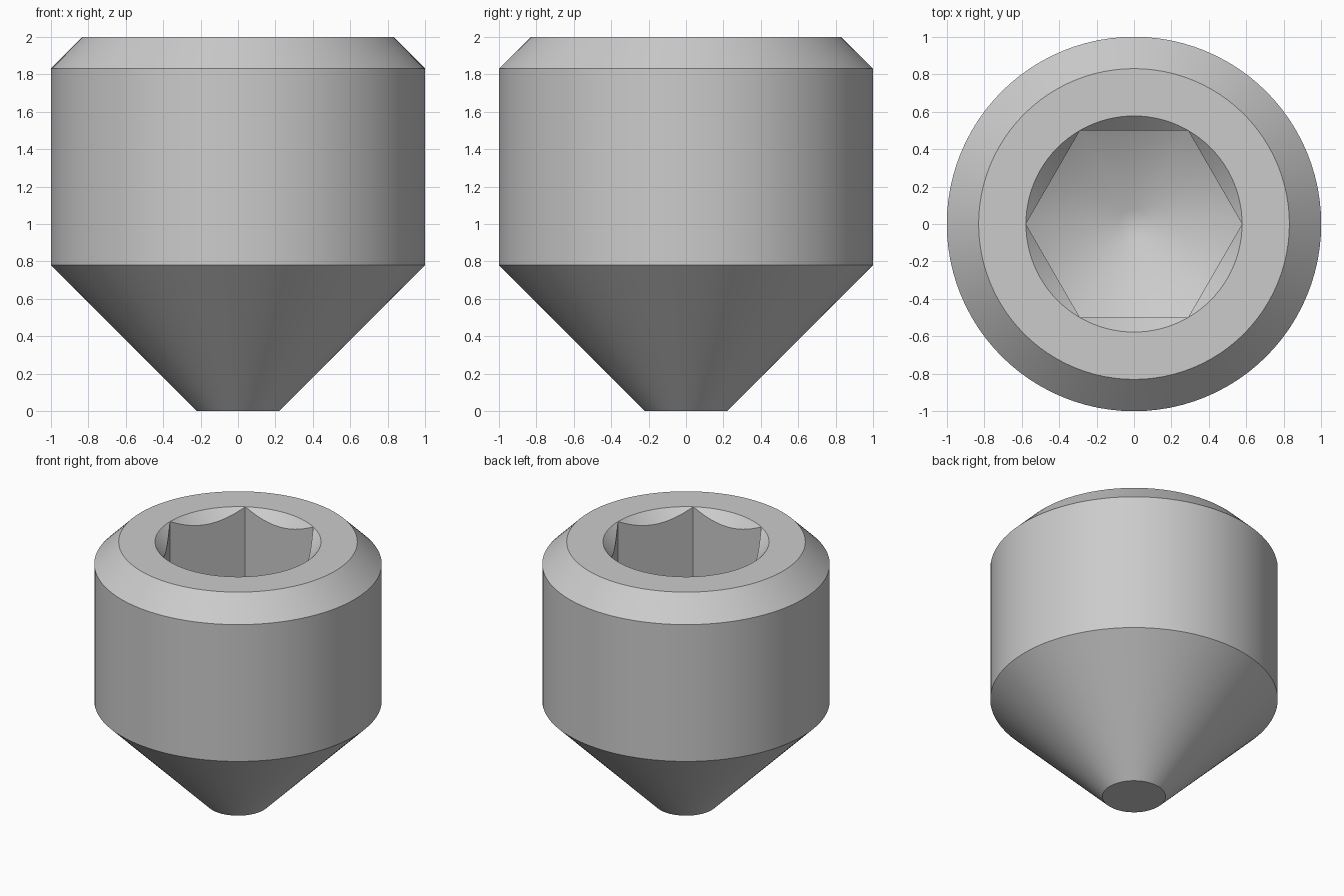
import bpy, bmesh
from math import pi, cos, sin, tan, radians

if "Cube" in bpy.data.objects:
    bpy.data.objects.remove(bpy.data.objects["Cube"], do_unlink=True)

SEGMENTS = 96
FLAT = 0.5                       # hex socket: centre to flat
CORNER = FLAT / cos(pi / 6)      # hex socket: centre to corner
FLOOR = 1.0                      # height of socket corners at the drilled floor
SLOPE = tan(radians(30))         # slope of the drilled floor
TIP = 0.08                       # radius at the bottom of the drilled floor


def hex_radius(a):
    """Distance from the axis to the hex wall, with a corner at angle zero."""
    return FLAT / cos(a % (pi / 3) - pi / 6)


def section(a):
    """Radius and height along the screw's section at angle a."""
    h = hex_radius(a)
    gap = CORNER - h
    return [
        (0.22, 0), (1, 0.78), (1, 1.83), (0.83, 2),     # point, body, top chamfer
        (CORNER, 2), (h, 2 - gap),                      # socket countersink
        (h, FLOOR - gap * SLOPE),                       # hex wall
        (TIP, FLOOR - (CORNER - TIP) * SLOPE),          # drilled floor
    ]


# Sweep the section around the axis
bm = bmesh.new()
columns = []
for i in range(SEGMENTS):
    a = 2 * pi * i / SEGMENTS
    columns.append([bm.verts.new((r * cos(a), r * sin(a), z)) for r, z in section(a)])

for i, col in enumerate(columns):
    nxt = columns[(i + 1) % SEGMENTS]
    for j in range(len(col) - 1):
        bm.faces.new((col[j], nxt[j], nxt[j + 1], col[j + 1]))

# Close the point and the bottom of the socket
bm.faces.new([c[0] for c in columns])
bm.faces.new([c[-1] for c in columns])
bmesh.ops.remove_doubles(bm, verts=bm.verts, dist=1e-5)
bmesh.ops.recalc_face_normals(bm, faces=bm.faces)

mesh = bpy.data.meshes.new("set_screw")
bm.to_mesh(mesh)
bm.free()
screw = bpy.data.objects.new("set_screw", mesh)
bpy.context.collection.objects.link(screw)

# Plain grey metal
steel = bpy.data.materials.new("light grey steel")
steel.use_nodes = True
grey = (0.6, 0.6, 0.6, 1)
steel.diffuse_color = grey
steel.node_tree.nodes["Principled BSDF"].inputs["Base Color"].default_value = grey
mesh.materials.append(steel)

# Smooth round surfaces, crisp edges
bpy.ops.object.select_all(action="DESELECT")
screw.select_set(True)
bpy.context.view_layer.objects.active = screw
bpy.ops.object.shade_smooth_by_angle(angle=radians(35))
